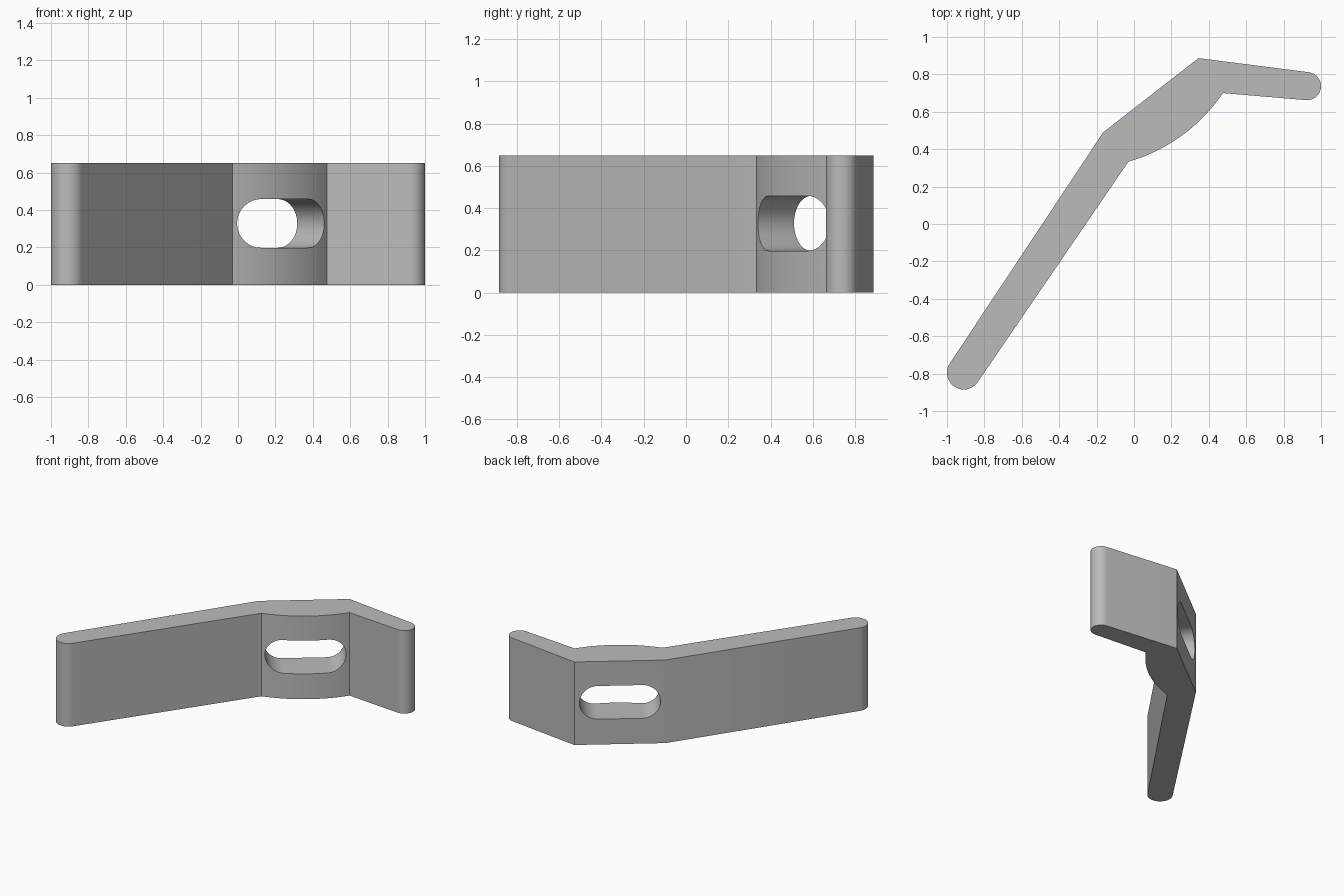
import bpy
import bmesh
from math import atan2, cos, sin, pi, radians
from mathutils import Vector, Matrix

cube = bpy.data.objects.get("Cube")
if cube:
    bpy.data.objects.remove(cube, do_unlink=True)

HEIGHT = 0.65


def arc(centre, radius, start, end, steps):
    """Points along a circular arc, angles in radians."""
    return [Vector((centre[0] + radius * cos(start + (end - start) * i / steps),
                    centre[1] + radius * sin(start + (end - start) * i / steps)))
            for i in range(steps + 1)]


def bulge(a, b, half_angle, steps):
    """Arc from a to b that bows out to the right of the chord."""
    chord = b - a
    radius = chord.length / 2 / sin(half_angle)
    left = Vector((-chord.y, chord.x)).normalized()
    centre = (a + b) / 2 + left * radius * cos(half_angle)
    mid = atan2(-left.y, -left.x)
    return arc(centre, radius, mid - half_angle, mid + half_angle, steps)


def prism(name, outline, depth):
    """Extrude a flat outline along z."""
    bm = bmesh.new()
    face = bm.faces.new([bm.verts.new((p.x, p.y, 0)) for p in outline])
    top = bmesh.ops.extrude_face_region(bm, geom=[face])["geom"]
    bmesh.ops.translate(bm, vec=(0, 0, depth),
                        verts=[v for v in top if isinstance(v, bmesh.types.BMVert)])
    bmesh.ops.recalc_face_normals(bm, faces=bm.faces)
    mesh = bpy.data.meshes.new(name)
    bm.to_mesh(mesh)
    bm.free()
    obj = bpy.data.objects.new(name, mesh)
    bpy.context.collection.objects.link(obj)
    return obj


# Bent bar outline: back corners, front corners and two rounded ends
back_a, back_b = Vector((-0.165, 0.49)), Vector((0.345, 0.887))
front_a, front_b = Vector((-0.03, 0.333)), Vector((0.475, 0.70))
long_dir = atan2(-0.83, -0.56)
outline = [back_b, back_a]
outline += arc((-0.91, -0.795), 0.09, long_dir - pi / 2, long_dir + pi / 2, 32)
outline += bulge(front_a, front_b, radians(20), 24)
outline += arc((0.925, 0.737), 0.075, radians(-95), radians(83), 32)
bracket = prism("bent_bracket", outline, HEIGHT)

# Slot through the middle section, square to its flat back
along = (back_b - back_a).normalized()
u = Vector((along.x, along.y, 0))
n = Vector((along.y, -along.x, 0))
radius, half = 0.13, 0.158
slot = (arc((half, 0), radius, -pi / 2, pi / 2, 24)
        + arc((-half, 0), radius, pi / 2, 3 * pi / 2, 24))
cutter = prism("slot_cutter", slot, 1.0)
cutter.hide_render = True
centre = back_a + along * 0.3225
frame = Matrix((u, Vector((0, 0, 1)), n)).transposed().to_4x4()
frame.translation = Vector((centre.x, centre.y, HEIGHT / 2 + 0.003)) - n * 0.5
cutter.matrix_world = frame

cut = bracket.modifiers.new("slot", "BOOLEAN")
cut.operation = "DIFFERENCE"
cut.solver = "EXACT"
cut.object = cutter
bpy.context.view_layer.objects.active = bracket
bracket.select_set(True)
bpy.ops.object.modifier_apply(modifier=cut.name)
bpy.data.objects.remove(cutter, do_unlink=True)

# Single grey finish
grey = bpy.data.materials.new("plain_grey")
grey.use_nodes = True
colour = (0.5, 0.5, 0.5, 1)
grey.diffuse_color = colour
grey.node_tree.nodes["Principled BSDF"].inputs["Base Color"].default_value = colour
bracket.data.materials.clear()
bracket.data.materials.append(grey)
bpy.ops.object.shade_smooth_by_angle(angle=radians(20))
